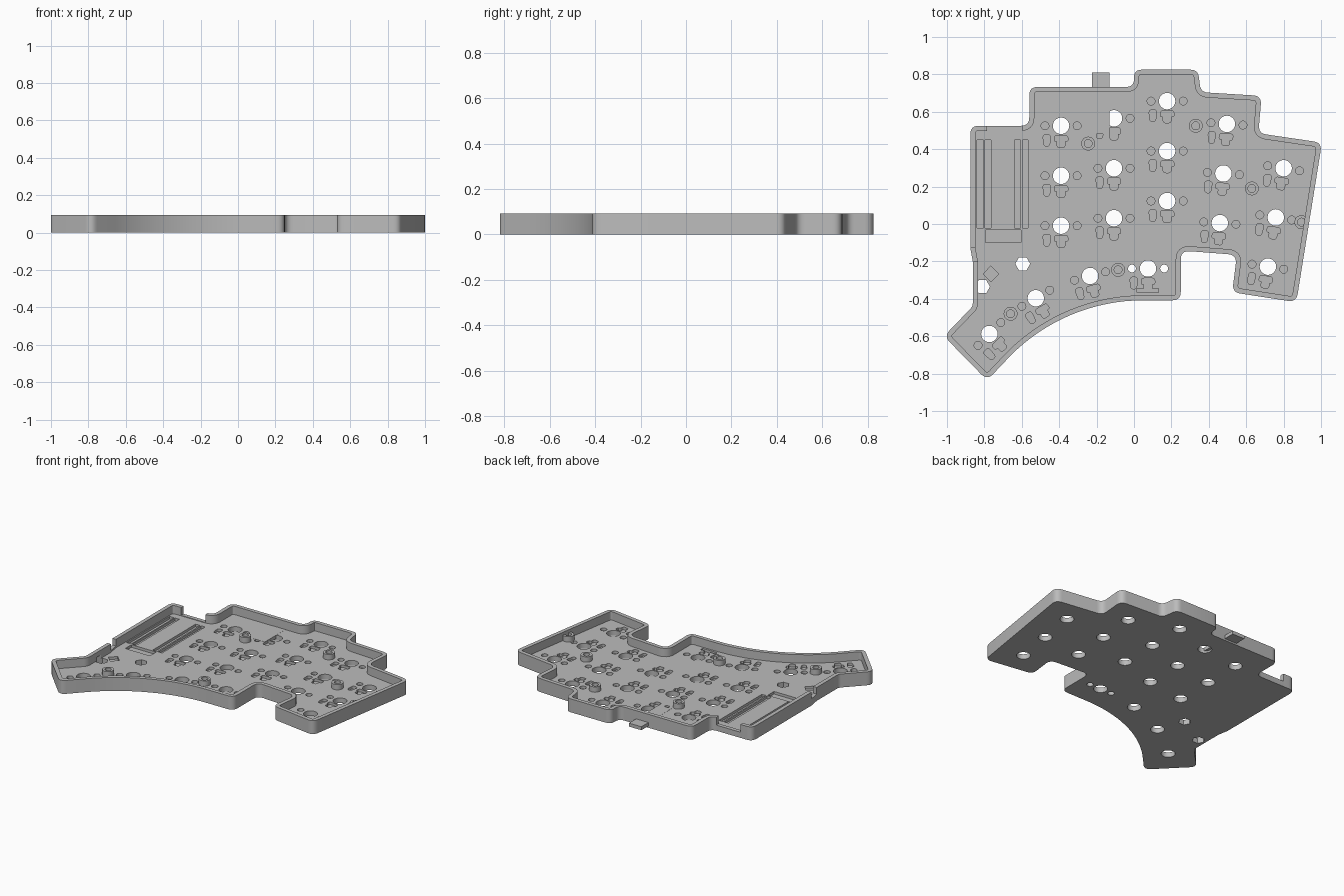
import bpy, bmesh, math
from mathutils import Vector, Matrix

if "Cube" in bpy.data.objects:
    bpy.data.objects.remove(bpy.data.objects["Cube"])

HEIGHT, FLOOR, WALL, POCKET = 0.093, 0.035, 0.027, 0.017

grey = bpy.data.materials.new("case grey")
grey.use_nodes = True
grey.diffuse_color = (0.5, 0.5, 0.5, 1)
grey.node_tree.nodes["Principled BSDF"].inputs["Base Color"].default_value = (0.5, 0.5, 0.5, 1)


def make_object(name, bm):
    bmesh.ops.recalc_face_normals(bm, faces=bm.faces)
    mesh = bpy.data.meshes.new(name)
    bm.to_mesh(mesh)
    bm.free()
    mesh.materials.append(grey)
    obj = bpy.data.objects.new(name, mesh)
    bpy.context.collection.objects.link(obj)
    return obj


def activate(obj):
    bpy.ops.object.select_all(action='DESELECT')
    obj.select_set(True)
    bpy.context.view_layer.objects.active = obj


def smooth(obj):
    activate(obj)
    bpy.ops.object.shade_smooth_by_angle(angle=math.radians(30))


def rounded(points, radius):
    """Round every noticeable corner of a closed outline."""
    out = []
    for i, p in enumerate(points):
        a, b = points[i - 1] - p, points[(i + 1) % len(points)] - p
        turn = math.pi - a.angle(b)
        if turn < 0.15:
            out.append(p)
            continue
        d = min(radius * math.tan(turn / 2), 0.45 * a.length, 0.45 * b.length)
        s, e = p + a.normalized() * d, p + b.normalized() * d
        for k in range(7):
            t = k / 6
            out.append(s * (1 - t) ** 2 + p * 2 * t * (1 - t) + e * t ** 2)
    return out


def inset(points, dist):
    """Offset a clockwise outline inwards."""
    out = []
    for i, p in enumerate(points):
        u = (p - points[i - 1]).normalized()
        v = (points[(i + 1) % len(points)] - p).normalized()
        n1, n2 = Vector((u.y, -u.x)), Vector((v.y, -v.x))
        out.append(p + (n1 + n2) * dist / (1 + n1.dot(n2)))
    return out


def prism(bm, points, z0, z1):
    low = [bm.verts.new((p[0], p[1], z0)) for p in points]
    high = [bm.verts.new((p[0], p[1], z1)) for p in points]
    bm.faces.new(low[::-1])
    bm.faces.new(high)
    for i in range(len(points)):
        j = (i + 1) % len(points)
        bm.faces.new((low[i], low[j], high[j], high[i]))


def circle(x, y, r, sides=24, start=0.0):
    return [(x + r * math.cos(start + math.tau * k / sides),
             y + r * math.sin(start + math.tau * k / sides)) for k in range(sides)]


def box(x0, x1, y0, y1):
    return [(x0, y0), (x1, y0), (x1, y1), (x0, y1)]


# Case outline, clockwise from the back left corner
corners = [(-0.875, 0.525), (-0.56, 0.525), (-0.56, 0.733), (0.0, 0.733), (0.0, 0.825),
           (0.342, 0.825), (0.357, 0.705), (0.682, 0.685), (0.665, 0.485), (1.005, 0.435),
           (0.868, -0.418), (0.525, -0.365), (0.55, -0.165), (0.25, -0.142), (0.25, -0.408)]
corners += [(0.05 - math.sin(a), -1.408 + math.cos(a))
            for a in [math.radians(45 * k / 16) for k in range(17)]]
corners += [(-0.785, -0.836), (-1.016, -0.6), (-0.862, -0.44), (-0.862, -0.2), (-0.875, -0.13)]
outline = rounded([Vector(c) for c in corners], 0.045)

# Tray: floor, outer wall, rim and inner wall
bm = bmesh.new()
inner = inset(outline, WALL)
rings = [[bm.verts.new((p.x, p.y, z)) for p in loop] for loop, z in
         ((outline, 0), (outline, HEIGHT), (inner, HEIGHT), (inner, FLOOR))]
for r0, r1 in zip(rings, rings[1:]):
    for i in range(len(r0)):
        j = (i + 1) % len(r0)
        bm.faces.new((r0[i], r0[j], r1[j], r1[i]))
bm.faces.new(rings[0])
bm.faces.new(rings[-1])
tray = make_object("case_tray", bm)

# Switch positions: x, y, turn in degrees
switches = [(-0.39, 0.525 - 0.267 * k, 0) for k in range(3)]
switches += [(-0.107, 0.565 - 0.267 * k, 0) for k in range(3)]
switches += [(0.177, 0.657 - 0.267 * k, 0) for k in range(3)]
switches += [(0.497 - 0.019 * k, 0.535 - 0.265 * k, -4) for k in range(3)]
switches += [(0.80 - 0.042 * k, 0.298 - 0.263 * k, -9) for k in range(3)]
switches += [(-0.235, -0.278, 15), (-0.525, -0.397, 30), (-0.773, -0.588, 45)]
wide_key = (0.075, -0.238, 0)

through, pockets = bmesh.new(), bmesh.new()


def cut_through(points):
    prism(through, points, -0.05, 0.06)


def cut_pocket(points):
    prism(pockets, points, POCKET, 0.06)


for x, y, turn in switches + [wide_key]:
    spin = Matrix.Rotation(math.radians(turn), 2)

    def local(points):
        return [spin @ Vector(p) + Vector((x, y)) for p in points]

    cut_through(local(circle(0, 0, 0.044, 32)))
    side_cut = cut_through if (x, y, turn) == wide_key else cut_pocket
    for side in (-1, 1):
        side_cut(local(circle(side * 0.086, 0, 0.021)))
    # Socket pockets below the switch: a tapered slot and an eared slot
    cut_pocket(local(rounded([Vector(p) for p in (
        (-0.098, -0.046), (-0.055, -0.046), (-0.062, -0.109), (-0.091, -0.109))], 0.018)))
    cut_pocket(local(rounded([Vector(p) for p in (
        (-0.036, -0.052), (0.036, -0.052), (0.036, -0.083), (0.021, -0.083),
        (0.021, -0.116), (-0.021, -0.116), (-0.021, -0.083), (-0.036, -0.083))], 0.014)))

# Controller pin slots, power connector pocket, button pocket and wide key bar
for x0, x1 in ((-0.84, -0.805), (-0.797, -0.765), (-0.64, -0.607), (-0.597, -0.567)):
    cut_pocket(box(x0, x1, -0.022, 0.45))
cut_pocket(box(-0.795, -0.605, -0.1, -0.032))
cut_pocket(circle(-0.765, -0.267, 0.042, 4))
cut_pocket(box(0.017, 0.13, -0.367, -0.345))

# Hexagonal openings
for x, y in ((-0.595, -0.213), (-0.81, -0.335)):
    cut_through(circle(x, y, 0.04, 6))

# Wall notches for the cable port and the side switch
notches = bmesh.new()
prism(notches, box(-0.785, -0.6, 0.48, 0.56), FLOOR + 0.004, 0.2)
prism(notches, box(-0.92, -0.83, -0.2, -0.125), FLOOR + 0.012, 0.2)

for label, cutter_bm in (("through", through), ("pocket", pockets), ("notch", notches)):
    cutter = make_object(label + "_cutter", cutter_bm)
    cutter.hide_render = True
    mod = tray.modifiers.new(label, 'BOOLEAN')
    mod.object, mod.operation, mod.solver = cutter, 'DIFFERENCE', 'EXACT'
    mod.use_self = True
    activate(tray)
    bpy.ops.object.modifier_apply(modifier=mod.name)
    bpy.data.objects.remove(cutter)
smooth(tray)

# Hollow screw posts standing on the floor
posts = [(-0.245, 0.43), (0.33, 0.525), (0.63, 0.19), (-0.085, -0.245),
         (-0.66, -0.48), (0.895, 0.01)]
for n, (x, y) in enumerate(posts):
    bm = bmesh.new()
    loops = [[bm.verts.new((*p, z)) for p in circle(x, y, r)] for r, z in
             ((0.037, FLOOR - 0.01), (0.037, 0.072), (0.021, 0.072), (0.021, FLOOR - 0.01))]
    for k in range(4):
        a, b = loops[k], loops[(k + 1) % 4]
        for i in range(len(a)):
            j = (i + 1) % len(a)
            bm.faces.new((a[i], a[j], b[j], b[i]))
    smooth(make_object("screw_post_%d" % (n + 1), bm))

# Cable jack body sunk in the floor and sticking out of the back wall
bm = bmesh.new()
prism(bm, box(-0.225, -0.13, 0.48, 0.81), 0.012, FLOOR + 0.001)
make_object("cable_jack", bm)
